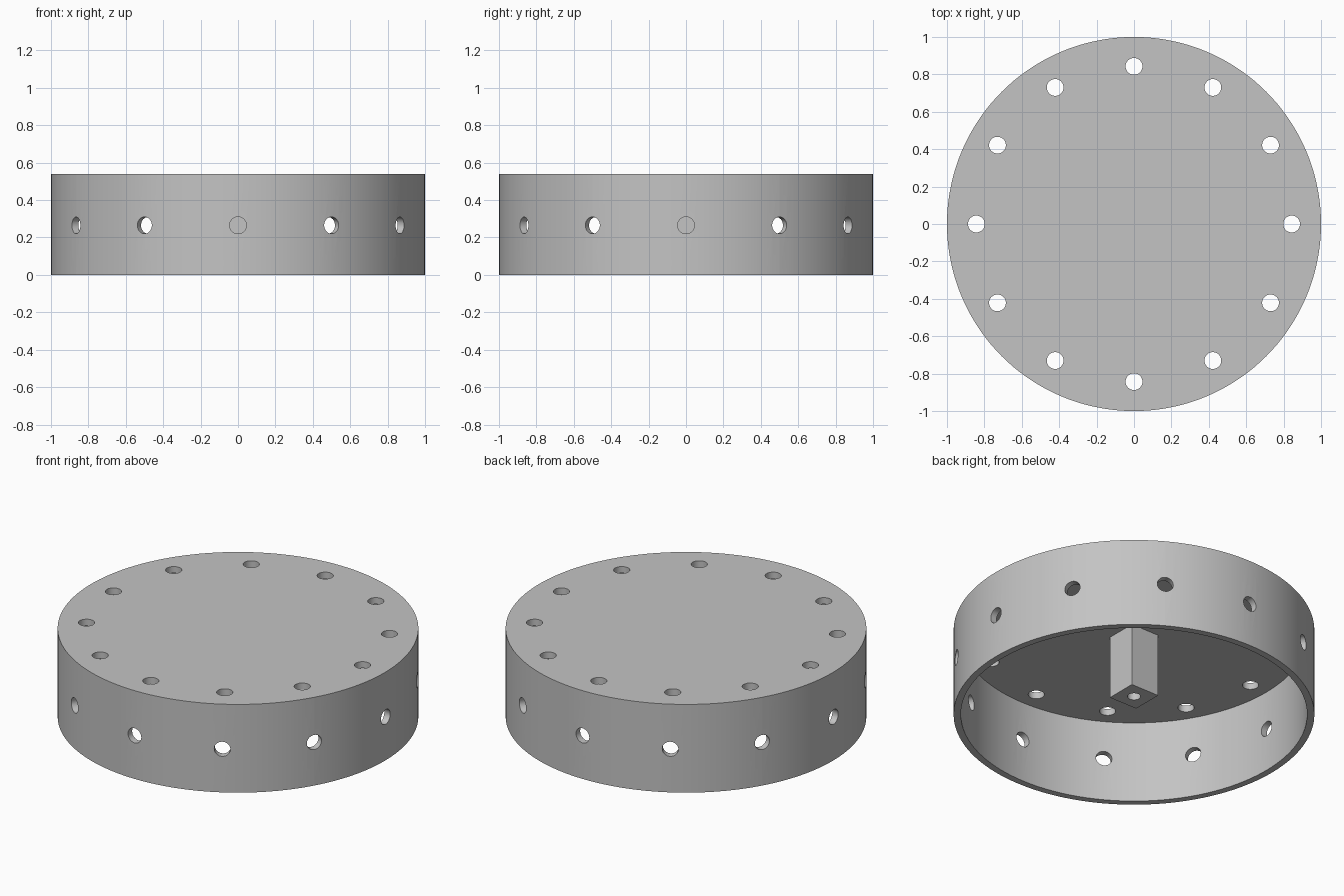
import bpy
from math import cos, sin, pi, radians
from mathutils import Matrix, Vector

cube = bpy.data.objects.get("Cube")
if cube:
    bpy.data.objects.remove(cube, do_unlink=True)

HEIGHT, WALL = 0.54, 0.04
HOLES, HOLE_R = 12, 0.045
POST_BOTTOM, POST_SIDE = 0.115, 0.19

grey = bpy.data.materials.new("plain grey")
grey.use_nodes = True
colour = (0.55, 0.55, 0.55, 1)
grey.diffuse_color = colour
grey.node_tree.nodes["Principled BSDF"].inputs["Base Color"].default_value = colour


def cylinder(name, radius, depth, location, rotation=(0, 0, 0), sides=32):
    bpy.ops.mesh.primitive_cylinder_add(vertices=sides, radius=radius, depth=depth,
                                        location=location, rotation=rotation)
    obj = bpy.context.object
    obj.name = name
    return obj


def apply_boolean(target, tool, operation):
    mod = target.modifiers.new(operation.title(), "BOOLEAN")
    mod.object, mod.operation, mod.solver = tool, operation, "EXACT"
    bpy.context.view_layer.objects.active = target
    bpy.ops.object.modifier_apply(modifier=mod.name)
    bpy.data.objects.remove(tool, do_unlink=True)


# Round cap, hollow and open underneath
cap = cylinder("round_cap", 1, HEIGHT, (0, 0, HEIGHT / 2), sides=144)
ceiling = HEIGHT - WALL
apply_boolean(cap, cylinder("cavity_cutter", 1 - WALL, ceiling + 0.2,
                            (0, 0, (ceiling - 0.2) / 2), sides=144), "DIFFERENCE")

# Ring of holes through the top and ring of holes through the wall
for i in range(HOLES):
    a = 2 * pi * i / HOLES
    out = Vector((cos(a), sin(a), 0))
    apply_boolean(cap, cylinder("top_hole_cutter", HOLE_R, 0.12,
                                out * 0.843 + Vector((0, 0, HEIGHT - WALL / 2))), "DIFFERENCE")
    apply_boolean(cap, cylinder("wall_hole_cutter", HOLE_R, 0.16,
                                out * 0.98 + Vector((0, 0, 0.265)),
                                (0, radians(90), a)), "DIFFERENCE")

# Square post hanging from the ceiling, with a blind screw hole
top = ceiling + WALL / 2
bpy.ops.mesh.primitive_cube_add(size=1, location=(0, 0, (POST_BOTTOM + top) / 2))
post = bpy.context.object
post.name = "centre_post"
post.data.transform(Matrix.Diagonal((POST_SIDE, POST_SIDE, top - POST_BOTTOM, 1)))
apply_boolean(post, cylinder("screw_hole_cutter", 0.037, 0.5,
                             (0, 0, POST_BOTTOM + 0.05)), "DIFFERENCE")
apply_boolean(cap, post, "UNION")

# Colour and shading
cap.data.materials.clear()
cap.data.materials.append(grey)
for poly in cap.data.polygons:
    poly.material_index = 0
bpy.ops.object.select_all(action="DESELECT")
cap.select_set(True)
bpy.context.view_layer.objects.active = cap
bpy.ops.object.shade_smooth_by_angle(angle=radians(30))
